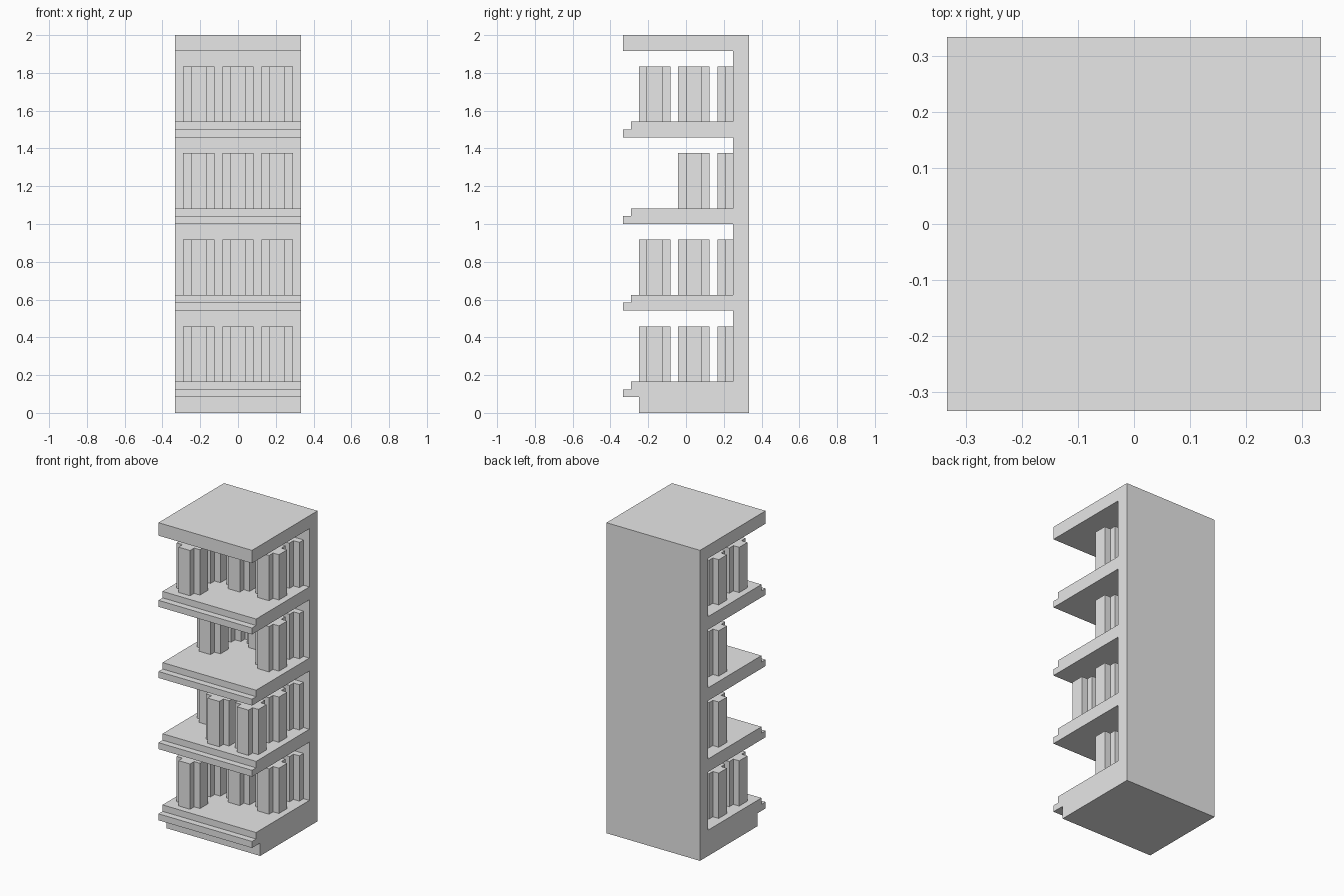
import bpy
import bmesh

cube = bpy.data.objects.get("Cube")
if cube:
    bpy.data.objects.remove(cube, do_unlink=True)

U = 1 / 24  # modelling unit: the cabinet is 16 x 16 x 48 of these

grey = bpy.data.materials.new("light grey")
grey.use_nodes = True
COLOUR = (0.8, 0.8, 0.8, 1)
grey.diffuse_color = COLOUR
for node in grey.node_tree.nodes:
    if node.type == 'BSDF_PRINCIPLED':
        node.inputs["Base Color"].default_value = COLOUR


def extrude(name, points, direction):
    """Turn a closed flat outline into a solid prism."""
    bm = bmesh.new()
    face = bm.faces.new([bm.verts.new([c * U for c in p]) for p in points])
    new = bmesh.ops.extrude_face_region(bm, geom=[face])["geom"]
    verts = [g for g in new if isinstance(g, bmesh.types.BMVert)]
    bmesh.ops.translate(bm, verts=verts, vec=[c * U for c in direction])
    bmesh.ops.recalc_face_normals(bm, faces=bm.faces)
    mesh = bpy.data.meshes.new(name)
    bm.to_mesh(mesh)
    bm.free()
    mesh.materials.append(grey)
    obj = bpy.data.objects.new(name, mesh)
    bpy.context.collection.objects.link(obj)
    return obj


# Cabinet: one side profile with plinth, stepped shelves and canopy
shelf_tops = [4, 15, 26, 37]
profile = [(8, 0), (-6, 0), (-6, 2)]
for top in shelf_tops:
    if top != shelf_tops[0]:
        profile.append((6, top - 2))
    profile += [(-8, top - 2), (-8, top - 1), (-7, top - 1), (-7, top), (6, top)]
profile += [(6, 46), (-8, 46), (-8, 48), (8, 48)]
extrude("shelf_cabinet", [(-8, y, z) for y, z in profile], (16, 0, 0))


# Bottles: cross-shaped prisms on a three by three grid
CROSS = [(1, 0), (3, 0), (3, 1), (4, 1), (4, 3), (3, 3),
         (3, 4), (1, 4), (1, 3), (0, 3), (0, 1), (1, 1)]
HALF_CROSS = [(1, 0), (3, 0), (3, 1), (4, 1), (4, 2), (0, 2), (0, 1), (1, 1)]


def bottle(name, column, row, z):
    outline = HALF_CROSS if row == 2 else CROSS  # the last row meets the wall
    x0, y0 = -7 + 5 * column, -6 + 5 * row
    extrude(name, [(x0 + x, y0 + y, z) for x, y in outline], (0, 0, 7))


# Stock per shelf: front, middle and back rows, from -x to +x
stock = [
    ("X..", "XXX", "XXX"),
    (".XX", "XXX", "XXX"),
    ("...", "X.X", "XXX"),
    ("X..", "XXX", "XXX"),
]
for level, (top, rows) in enumerate(zip(shelf_tops, stock), 1):
    for row, cells in enumerate(rows):
        for column, cell in enumerate(cells):
            if cell == "X":
                bottle(f"bottle_shelf{level}_row{row + 1}_{column + 1}", column, row, top)
